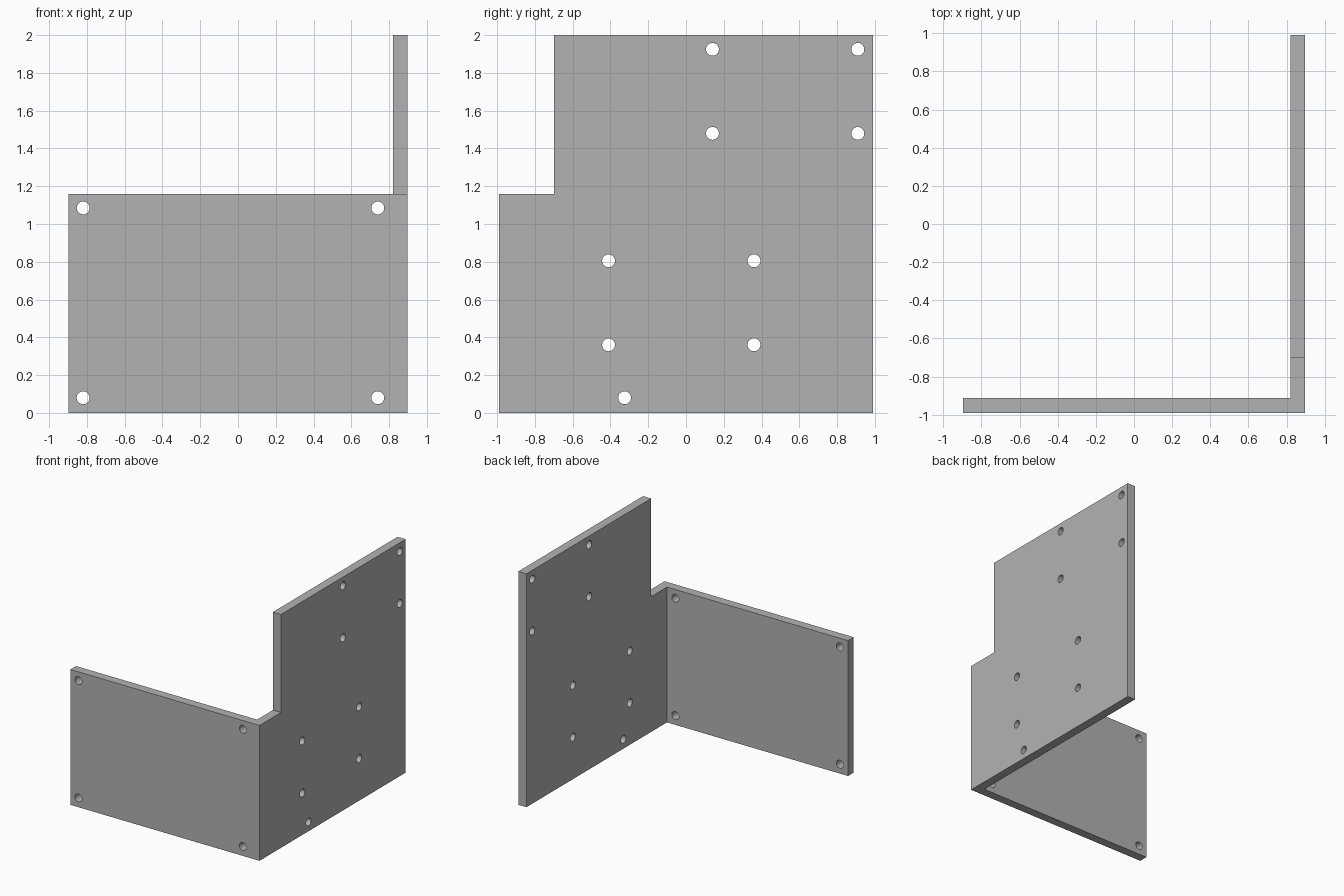
import bpy, bmesh
from math import pi
from mathutils import Matrix, Vector

default = bpy.data.objects.get("Cube")
if default:
    bpy.data.objects.remove(default, do_unlink=True)

HX, HY, T = 0.897, 0.99, 0.077      # half width, half depth, plate thickness
TOP, STEP, NOTCH_Y = 2.0, 1.16, -0.70
RADIUS = 0.034

grey = bpy.data.materials.new("plain grey")
grey.use_nodes = True
colour = (0.448, 0.448, 0.448, 1)
grey.diffuse_color = colour
grey.node_tree.nodes["Principled BSDF"].inputs["Base Color"].default_value = colour


def make_object(name, bm):
    bmesh.ops.recalc_face_normals(bm, faces=bm.faces)
    mesh = bpy.data.meshes.new(name)
    bm.to_mesh(mesh)
    bm.free()
    mesh.materials.append(grey)
    obj = bpy.data.objects.new(name, mesh)
    bpy.context.collection.objects.link(obj)
    return obj


def add_drill(bm, centre, axis):
    turn = Vector((0, 0, 1)).rotation_difference(Vector(axis)).to_matrix().to_4x4()
    bmesh.ops.create_cone(bm, cap_ends=True, segments=32, radius1=RADIUS, radius2=RADIUS,
                          depth=T * 3, matrix=Matrix.Translation(centre) @ turn)


# L-shaped footprint raised to full height
bm = bmesh.new()
footprint = [(-HX, -HY), (HX, -HY), (HX, HY), (HX - T, HY), (HX - T, T - HY), (-HX, T - HY)]
base = bm.faces.new([bm.verts.new((x, y, 0)) for x, y in footprint])
raised = bmesh.ops.extrude_face_region(bm, geom=[base])["geom"]
bmesh.ops.translate(bm, vec=(0, 0, TOP),
                    verts=[v for v in raised if isinstance(v, bmesh.types.BMVert)])
bracket = make_object("corner_bracket", bm)

# Cutter: block that lowers the front plate and steps the side plate
bm = bmesh.new()
low, high = Vector((-2, -2, STEP)), Vector((2, NOTCH_Y, 3))
bmesh.ops.create_cube(bm, size=1, matrix=Matrix.Translation((low + high) / 2)
                      @ Matrix.Diagonal((*(high - low), 1)))

# Front plate corner holes
for x in (-0.82, 0.74):
    for z in (0.08, 1.085):
        add_drill(bm, (x, -HY + T / 2, z), (0, 1, 0))

# Side plate: two rectangular hole patterns and one single hole
side_holes = [(-0.325, 0.08)]
for y, z in ((0.14, 1.48), (-0.41, 0.36)):
    side_holes += [(y + dy, z + dz) for dy in (0, 0.77) for dz in (0, 0.445)]
for y, z in side_holes:
    add_drill(bm, (HX - T / 2, y, z), (1, 0, 0))
cutter = make_object("cutter", bm)
cutter.hide_render = True

# Apply the cut and drop the helper
cut = bracket.modifiers.new("cut", "BOOLEAN")
cut.operation, cut.solver, cut.object = "DIFFERENCE", "EXACT", cutter
bpy.ops.object.select_all(action="DESELECT")
bpy.context.view_layer.objects.active = bracket
bracket.select_set(True)
bpy.ops.object.modifier_apply(modifier=cut.name)
bpy.data.objects.remove(cutter, do_unlink=True)
bpy.ops.object.shade_smooth_by_angle(angle=pi / 6)
